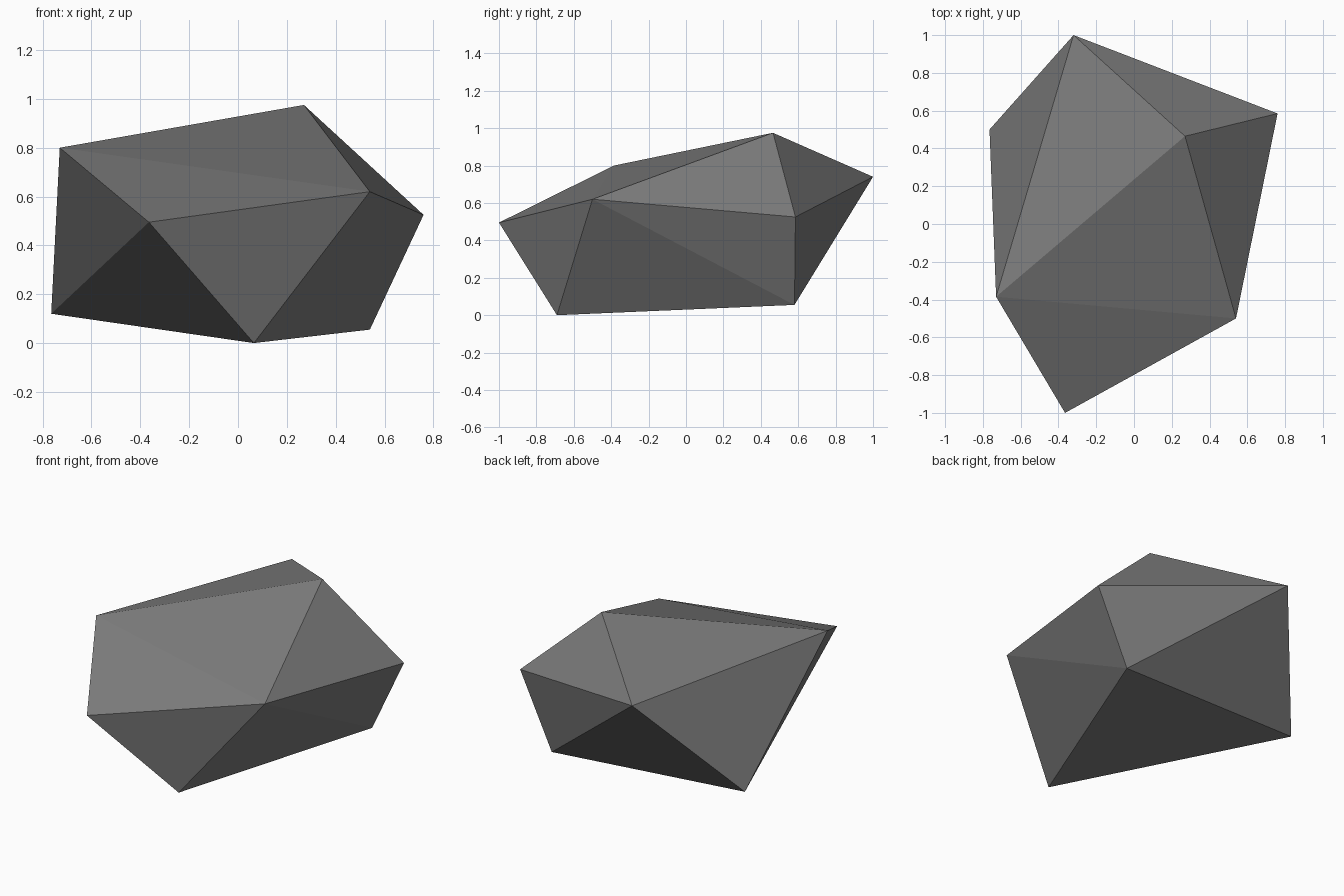
import bpy, bmesh

if "Cube" in bpy.data.objects:
    bpy.data.objects.remove(bpy.data.objects["Cube"])

# Faceted boulder: the convex hull of its nine corner points
CORNERS = [
    (-0.73, -0.385, 0.80), (0.27, 0.465, 0.975), (0.54, -0.50, 0.62),   # upper corners
    (0.76, 0.585, 0.525), (-0.365, -1.0, 0.495), (-0.32, 1.0, 0.74),    # widest points
    (-0.765, 0.50, 0.12), (0.065, -0.69, 0.0), (0.54, 0.58, 0.055),     # tilted base
]

bm = bmesh.new()
for co in CORNERS:
    bm.verts.new(co)
bmesh.ops.convex_hull(bm, input=bm.verts[:])
bmesh.ops.recalc_face_normals(bm, faces=bm.faces[:])
mesh = bpy.data.meshes.new("boulder")
bm.to_mesh(mesh)
bm.free()

# One plain stone colour, flat shaded
stone = bpy.data.materials.new("stone grey")
stone.diffuse_color = (0.2, 0.2, 0.2, 1)
stone.use_nodes = True
stone.node_tree.nodes["Principled BSDF"].inputs["Base Color"].default_value = stone.diffuse_color
mesh.materials.append(stone)
mesh.shade_flat()

boulder = bpy.data.objects.new("boulder", mesh)
bpy.context.collection.objects.link(boulder)
